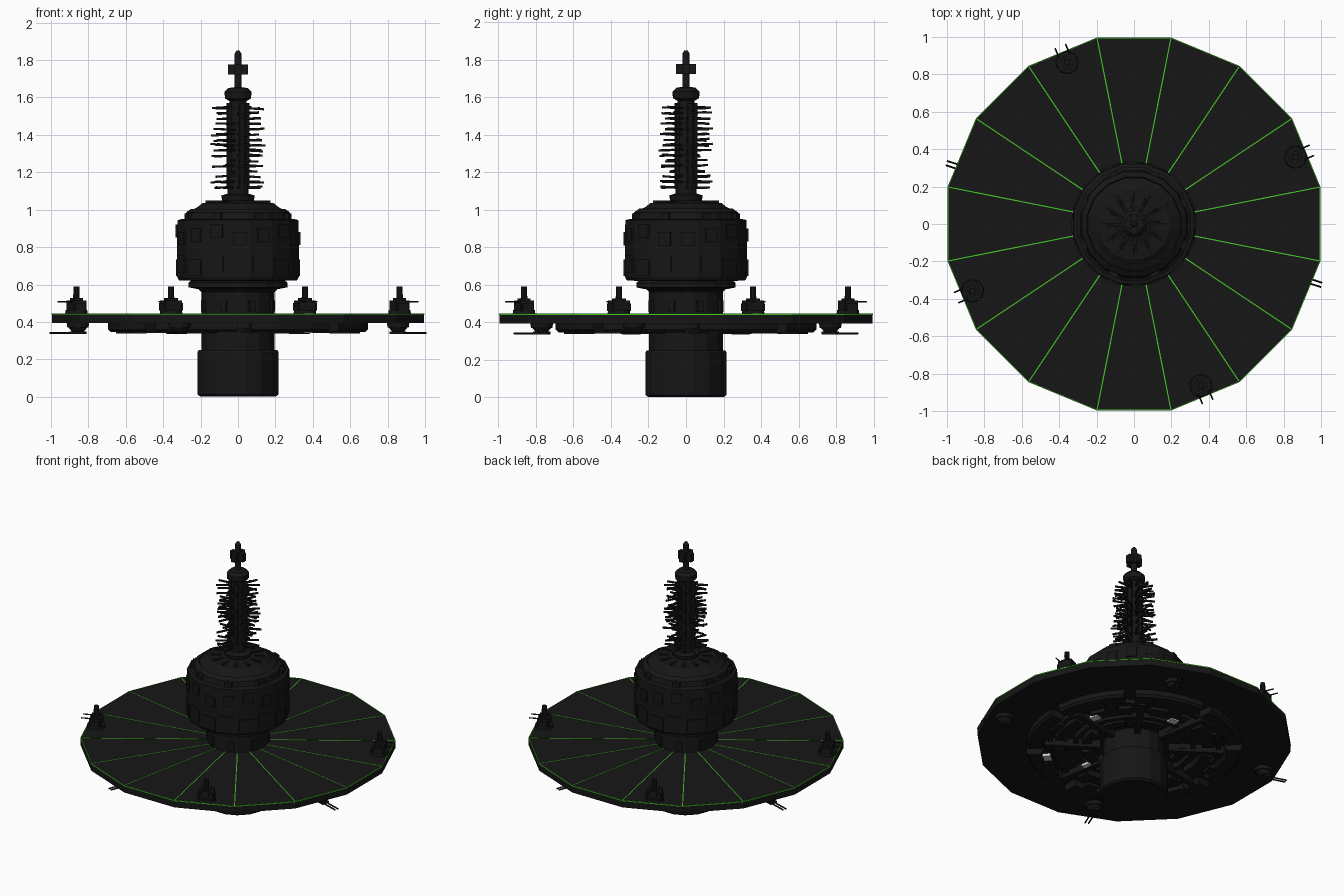
import bpy, bmesh, math, random
from mathutils import Matrix, Vector

if "Cube" in bpy.data.objects:
    bpy.data.objects.remove(bpy.data.objects["Cube"])

random.seed(7)


def material(name, col):
    m = bpy.data.materials.new(name)
    m.diffuse_color = (*col, 1)
    m.use_nodes = True
    m.node_tree.nodes["Principled BSDF"].inputs["Base Color"].default_value = m.diffuse_color
    return m


DARK = material("dark_hull", (0.008, 0.008, 0.008))
GREEN = material("green_glow", (0.06, 0.6, 0.02))
PALE = material("pale_light", (0.6, 0.6, 0.6))


def finish(name, bm, mat=DARK):
    bmesh.ops.recalc_face_normals(bm, faces=bm.faces[:])
    me = bpy.data.meshes.new(name)
    bm.to_mesh(me)
    bm.free()
    me.materials.append(mat)
    ob = bpy.data.objects.new(name, me)
    bpy.context.collection.objects.link(ob)
    return ob


def lathe(bm, profile, n, a0=0.0, a1=2 * math.pi, closed=False):
    """Sweep (radius, z) points round z in n flat steps; a closed profile gives a ring."""
    full = abs(a1 - a0 - 2 * math.pi) < 1e-6
    rows = []
    for i in range(n if full else n + 1):
        a = a0 + (a1 - a0) * i / n
        rows.append([bm.verts.new((r * math.cos(a), r * math.sin(a), z)) for r, z in profile])
    k = len(profile)
    for i in range(n):
        p, q = rows[i], rows[(i + 1) % len(rows)]
        for j in range(k if closed else k - 1):
            bm.faces.new((p[j], q[j], q[(j + 1) % k], p[(j + 1) % k]))
    if full and not closed:
        bm.faces.new([r[0] for r in rows])
        bm.faces.new([r[-1] for r in rows])
    elif not full:
        bm.faces.new(rows[0])
        bm.faces.new(rows[-1])


def box(bm, r, z, size, ang, tilt=0.0, side=0.0):
    """Box of (radial, tangential, height) size, centred at radius r and angle ang."""
    m = (Matrix.Rotation(ang, 4, 'Z') @ Matrix.Translation((r, side, z))
         @ Matrix.Rotation(tilt, 4, 'Y') @ Matrix.Diagonal((*size, 1)))
    bmesh.ops.create_cube(bm, size=1, matrix=m)


def cyl(bm, centre, r1, r2, depth, n=12, rot=Matrix()):
    bmesh.ops.create_cone(bm, cap_ends=True, segments=n, radius1=r1, radius2=r2, depth=depth,
                          matrix=Matrix.Translation(centre) @ rot)


def ring(bm, r0, r1, z0, z1, n, a0=0.0, a1=2 * math.pi):
    lathe(bm, [(r0, z0), (r1, z0), (r1, z1), (r0, z1)], n, a0, a1, True)


STEP = math.tau / 16
HALF = STEP / 2
RIM = 1 / math.cos(HALF)

# Sixteen-sided landing disc
bm = bmesh.new()
ring(bm, 0.17, 0.995 * RIM, 0.394, 0.443, 16, HALF, HALF + math.tau)
finish("disc", bm)

# Green seams and rim line between the panels
bm = bmesh.new()
for i in range(16):
    box(bm, 0.605, 0.443, (0.81, 0.006, 0.004), HALF + i * STEP)
ring(bm, 0.993 * RIM, 0.997 * RIM, 0.439, 0.445, 16, HALF, HALF + math.tau)
finish("green_seams", bm, GREEN)

# Central column, lower foot and collar
bm = bmesh.new()
lathe(bm, [(0.205, 0.0), (0.22, 0.012), (0.22, 0.24), (0.213, 0.25), (0.2, 0.25), (0.2, 0.56),
           (0.215, 0.575), (0.27, 0.585), (0.27, 0.61), (0.25, 0.625)], 16, HALF, HALF + math.tau)
for i in range(8):
    box(bm, 0.198, 0.485, (0.02, 0.035, 0.06), i * 2 * STEP + STEP)
finish("column", bm)

# Drum with stepped, domed roof
bm = bmesh.new()
k = RIM
lathe(bm, [(r * k, z) for r, z in
           [(0.25, 0.62), (0.315, 0.622), (0.325, 0.64), (0.325, 0.86), (0.322, 0.945), (0.30, 0.95),
            (0.30, 0.94), (0.285, 0.95), (0.278, 0.985), (0.25, 1.005), (0.245, 0.998),
            (0.215, 1.015), (0.19, 1.035), (0.12, 1.04), (0.085, 1.05), (0.09, 1.075), (0.06, 1.085)]],
      16, HALF, HALF + math.tau)
finish("drum", bm)

# Raised panels round the drum and spokes on the roof
bm = bmesh.new()
for i in range(16):
    a = i * STEP
    box(bm, 0.325, 0.69 + 0.02 * (i % 2), (0.014, 0.10, 0.09), a)
    box(bm, 0.325, 0.845 + 0.02 * (i % 3), (0.018, 0.07, 0.07), a, 0, 0.012)
    if i % 2:
        box(bm, 0.285, 0.965, (0.03, 0.05, 0.03), a)
for i in range(12):
    box(bm, 0.12, 1.04, (0.11, 0.012, 0.016), i * math.tau / 12)
finish("drum_panels", bm)

# Mast with head, and thin tip with a cross block
bm = bmesh.new()
lathe(bm, [(0.055, 1.07), (0.055, 1.18), (0.047, 1.19), (0.045, 1.58), (0.07, 1.595), (0.072, 1.63),
           (0.052, 1.65), (0.02, 1.655), (0.018, 1.835), (0.008, 1.85)], 12)
for i in range(4):
    box(bm, 0.03, 1.75, (0.045, 0.035, 0.055), i * math.pi / 2)
    box(bm, 0.05, 1.34, (0.02, 0.025, 0.46), i * math.pi / 2 + STEP)
finish("mast", bm)

# Aerial rods bristling in tiers from the mast
bm = bmesh.new()
for tier in range(16):
    z = 1.12 + tier * 0.0282
    reach = 0.155 - 0.0008 * tier if tier not in (3, 5) else 0.115
    for i in range(12):
        if random.random() < 0.25:
            continue
        end = reach * random.uniform(0.82, 1)
        box(bm, end / 2 + 0.015, z + random.uniform(-0.004, 0.004), (end - 0.03, 0.009, 0.011),
            i * math.tau / 12 + (tier % 2) * 0.1, random.uniform(-0.07, 0.07))
finish("aerial_rods", bm)

# Underside machinery: broken ring segments, ribs and blocks
bm = bmesh.new()
for i in range(8):
    a = i * math.tau / 8 + 0.1
    lathe(bm, [(0.58, 0.40), (0.60, 0.345), (0.68, 0.345), (0.695, 0.36), (0.695, 0.40)],
          4, a, a + 0.68, True)
    ring(bm, 0.44, 0.52, 0.352, 0.40, 3, a + 0.2, a + 0.75)
    ring(bm, 0.28, 0.34, 0.36, 0.40, 3, a, a + 0.6)
    box(bm, 0.62, 0.352, (0.09, 0.16, 0.03), a + 0.33)
    box(bm, 0.40, 0.37, (0.36, 0.04, 0.06), a + 0.08)
    box(bm, 0.56, 0.37, (0.05, 0.09, 0.05), a + 0.5)
ring(bm, 0.54, 0.57, 0.365, 0.40, 16)
ring(bm, 0.37, 0.40, 0.36, 0.40, 16)
finish("underside_machinery", bm)

# Pale lamps under the disc
bm = bmesh.new()
for x, y in ((0.36, -0.44), (0.09, -0.36), (0.45, 0.15), (0.04, 0.44)):
    v = Vector((x, y))
    box(bm, v.length, 0.352, (0.05, 0.06, 0.02), math.atan2(y, x))
finish("underside_lamps", bm, PALE)

# Four turrets on top of the rim
LIE = Matrix.Rotation(math.pi / 2, 4, 'Y')
for i in range(4):
    bm = bmesh.new()
    cyl(bm, (0, 0, 0.452), 0.062, 0.058, 0.024, 12)
    box(bm, 0, 0.485, (0.075, 0.095, 0.06), 0)
    box(bm, 0, 0.517, (0.05, 0.06, 0.02), 0)
    cyl(bm, (0, 0, 0.55), 0.018, 0.016, 0.08, 10)
    for s in (-1, 1):
        cyl(bm, (0.045, s * 0.03, 0.508), 0.005, 0.004, 0.10, 8, LIE)
        box(bm, 0, 0.48, (0.06, 0.014, 0.04), 0, 0, s * 0.05)
    bm.transform(Matrix.Rotation(math.radians(22.5 + 90 * i), 4, 'Z') @ Matrix.Translation((0.935, 0, 0)))
    finish(f"top_turret_{i + 1}", bm)

# Four hanging turrets below the rim
for i in range(4):
    bm = bmesh.new()
    cyl(bm, (0, 0, 0.385), 0.058, 0.062, 0.03, 12)
    cyl(bm, (0, 0, 0.36), 0.03, 0.055, 0.03, 12)
    box(bm, 0.0, 0.342, (0.08, 0.05, 0.014), 0)
    for s in (-1, 1):
        cyl(bm, (0.09, s * 0.012, 0.34), 0.005, 0.005, 0.13, 8, LIE)
    r = 0.90 if i % 2 == 0 else 0.83
    bm.transform(Matrix.Rotation(math.radians(-18 + 86 * (i % 2) + 180 * (i // 2)), 4, 'Z')
                 @ Matrix.Translation((r, 0, 0)))
    finish(f"lower_turret_{i + 1}", bm)
